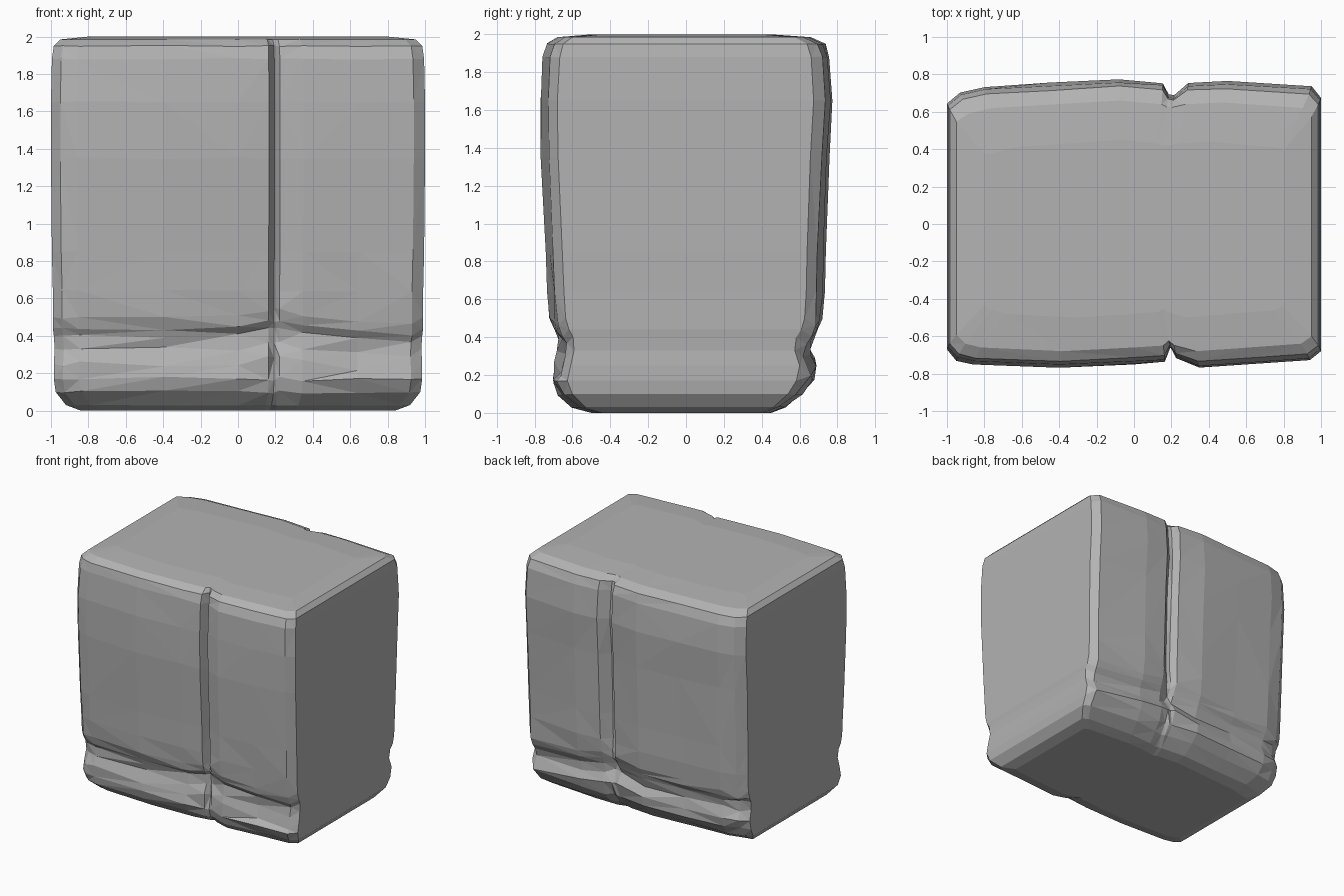
import bpy, bmesh, math, random

random.seed(4)
if "Cube" in bpy.data.objects:
    bpy.data.objects.remove(bpy.data.objects["Cube"], do_unlink=True)

# Single stone colour
stone = bpy.data.materials.new("grey stone")
stone.use_nodes = True
colour = (0.45, 0.45, 0.45, 1)
stone.diffuse_color = colour
bsdf = stone.node_tree.nodes["Principled BSDF"]
bsdf.inputs["Base Color"].default_value = colour
bsdf.inputs["Roughness"].default_value = 0.9

# Face columns: x, inward offset, extra depth where the crack runs
front = [(-.95, .04, 0), (-.86, .02, 0), (-.4, 0, 0), (0, .02, 0), (.165, .03, 0),
         (.195, .05, .06), (.225, .03, .02), (.35, 0, 0), (.65, .02, 0), (.94, .04, 0)]
back = [(.95, .04, 0), (.5, .01, 0), (.29, .02, 0), (.215, .03, .06), (.185, .03, .05),
        (.155, .02, 0), (-.08, 0, 0), (-.45, .02, 0), (-.8, .04, 0), (-.93, .07, 0)]
right_side = [-.68, -.3, .2, .67]
left_side = [.64, .2, -.3, -.67]

# Height levels: z, width, front reach, back reach, crack strength, roughness
levels = [
    (0, .84, .50, .45, 0, 0),
    (.03, .92, .60, .53, 0, .004),
    (.10, .975, .68, .62, 0, .008),
    (.17, .985, .71, .67, 0, .014),
    (.25, .985, .69, .69, 0, .014),
    (.33, .98, .67, .66, .1, .014),
    (.40, .985, .675, .67, .2, .012),
    (.44, .99, .70, .70, .3, .01),
    (.50, .99, .72, .72, .5, .008),
    (.64, .99, .73, .73, .8, .006),
    (.85, .995, .74, .735, 1, .004),
    (1.35, 1, .765, .755, 1, .006),
    (1.65, 1, .77, .775, 1, .004),
    (1.88, .995, .755, .76, 1, .004),
    (1.95, .985, .735, .735, .7, .003),
    (1.985, .95, .68, .66, .1, 0),
    (2.0, .8, .5, .45, 0, 0),
]


def ledge_shift(x, z):
    """Makes the ledge rise at the crack and sink towards the left end."""
    if not .2 < z < .6:
        return 0
    return .04 * math.exp(-((x - .2) / .12) ** 2) - .07 * max(0, x - .35)


def ring(z, width, reach_front, reach_back, crack, rough):
    points = []

    def add_face(columns, reach, sign):
        for x, inset, depth in columns:
            y = reach - inset - depth * crack + random.uniform(-rough, rough)
            dz = ledge_shift(x, z) + random.uniform(-rough, rough)
            points.append((x * width, sign * y, z + dz))

    def add_side(ys, sign):
        for y in ys:
            reach = reach_front if y < 0 else reach_back
            points.append((sign * width, y * reach / .77, z))

    add_face(front, reach_front, -1)
    add_side(right_side, 1)
    add_face(back, reach_back, 1)
    add_side(left_side, -1)
    return points


# Weathered block, lofted through the height levels
bm = bmesh.new()
rings = [[bm.verts.new(p) for p in ring(*level)] for level in levels]
count = len(rings[0])
for low, high in zip(rings, rings[1:]):
    for i in range(count):
        j = (i + 1) % count
        bm.faces.new((low[i], low[j], high[j], high[i]))
bm.faces.new(rings[0][::-1])
bm.faces.new(rings[-1])
bmesh.ops.triangulate(bm, faces=[f for f in bm.faces if len(f.verts) == 4],
                      quad_method='SHORT_EDGE')
bmesh.ops.recalc_face_normals(bm, faces=bm.faces)

mesh = bpy.data.meshes.new("stone_block")
bm.to_mesh(mesh)
bm.free()
mesh.materials.append(stone)
block = bpy.data.objects.new("stone_block", mesh)
bpy.context.scene.collection.objects.link(block)
